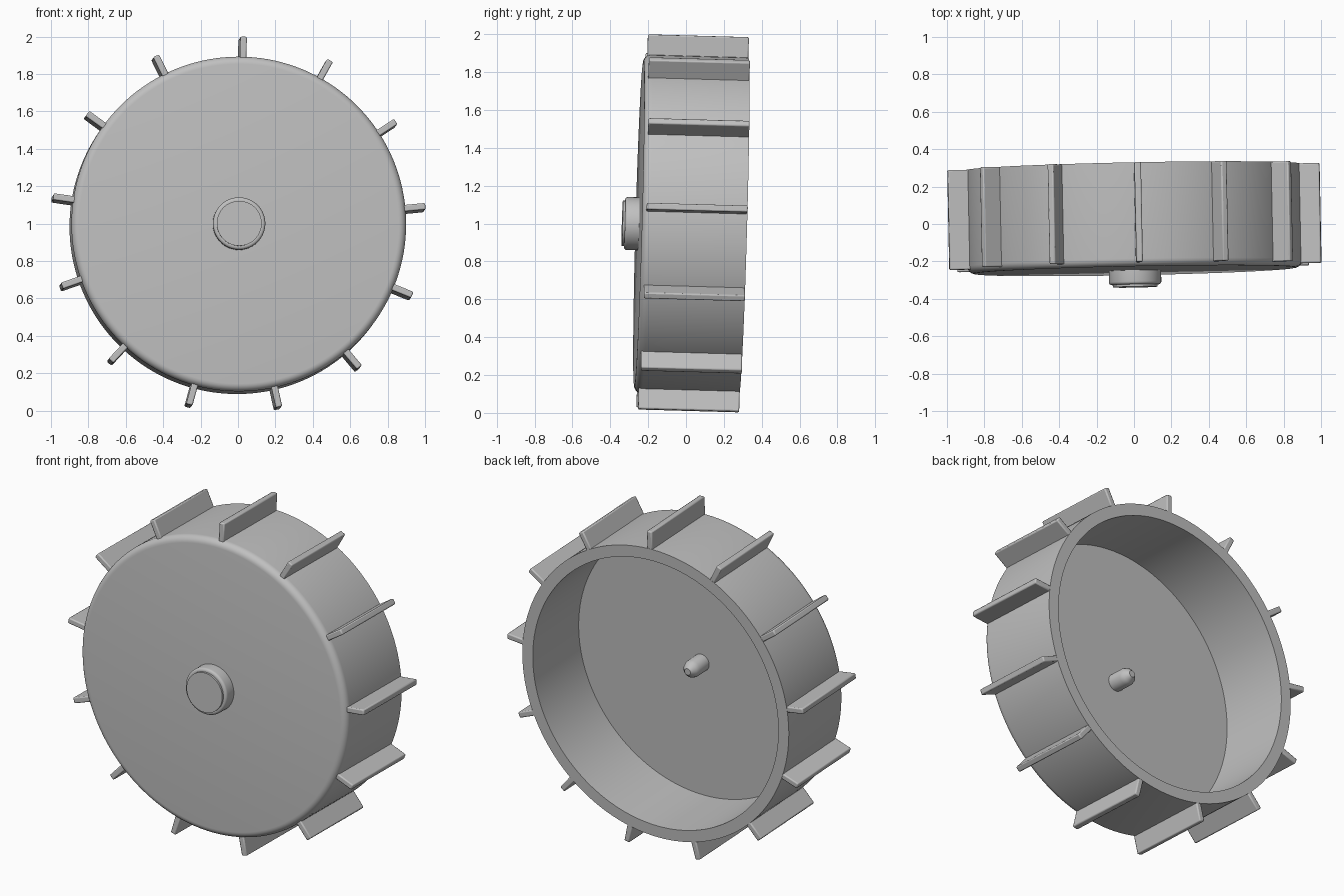
import bpy, bmesh
from math import sin, cos, pi, radians
from mathutils import Matrix, Vector

cube = bpy.data.objects.get("Cube")
if cube:
    bpy.data.objects.remove(cube, do_unlink=True)

grey = bpy.data.materials.new("light grey")
grey.use_nodes = True
colour = (0.527, 0.527, 0.527, 1)
grey.diffuse_color = colour
grey.node_tree.nodes["Principled BSDF"].inputs["Base Color"].default_value = colour

# The wheel leans slightly: its axle follows this direction
axle = Vector((-0.02, 1, -0.028)).normalized()
side = Vector((1, 0.02, 0)).normalized()
side = (side - axle * side.dot(axle)).normalized()
up = side.cross(axle)
pose = Matrix((side, axle, up)).transposed().to_4x4()
pose.translation = (0, 0, 0.992)


def finish(name, bm, bevel=0):
    """Turn a bmesh into a posed, shaded object."""
    bmesh.ops.recalc_face_normals(bm, faces=bm.faces)
    mesh = bpy.data.meshes.new(name)
    bm.to_mesh(mesh)
    bm.free()
    mesh.materials.append(grey)
    obj = bpy.data.objects.new(name, mesh)
    bpy.context.collection.objects.link(obj)
    obj.matrix_world = pose
    bpy.ops.object.select_all(action='DESELECT')
    obj.select_set(True)
    bpy.context.view_layer.objects.active = obj
    bpy.ops.object.shade_smooth_by_angle(angle=radians(30))
    if bevel:
        mod = obj.modifiers.new("bevel", 'BEVEL')
        mod.width, mod.segments = bevel, 2
    return obj


def lathe(name, profile, steps):
    """Spin (radius, depth) points around the local y axis."""
    bm = bmesh.new()
    verts = [bm.verts.new((r, y, 0)) for r, y in profile]
    edges = [bm.edges.new(pair) for pair in zip(verts, verts[1:])]
    bmesh.ops.spin(bm, geom=verts + edges, cent=(0, 0, 0), axis=(0, 1, 0),
                   angle=2 * pi, steps=steps, use_duplicate=False)
    bmesh.ops.remove_doubles(bm, verts=bm.verts, dist=1e-5)
    return finish(name, bm)


def fillet(r, y, radius, n=6):
    """Rounded front corner, from the face to the side."""
    return [(r - radius + radius * sin(i * pi / 2 / n),
             y + radius - radius * cos(i * pi / 2 / n)) for i in range(n + 1)]


front, back, floor = -0.25, 0.305, -0.155

# Drum: rounded front face, open at the back
lathe("drum", [(0, front)] + fillet(0.895, front, 0.04)
      + [(0.895, back), (0.825, back), (0.825, floor), (0, floor)], 144)

# Hub cap on the front, with a small raised disc
lathe("hub_cap", [(0, -0.337), (0.12, -0.337), (0.12, -0.325)]
      + fillet(0.14, -0.325, 0.015, 4) + [(0.14, front + 0.01)], 64)

# Axle pin inside the drum, with a tapered tip
lathe("axle_pin", [(0.052, floor - 0.01), (0.052, floor + 0.09),
                   (0.044, floor + 0.115), (0.02, floor + 0.14),
                   (0, floor + 0.14)], 32)

# Paddles around the rim
count, inner, outer = 13, 0.87, 1.002
paddle_front, paddle_back = -0.23, back - 0.001
for i in range(count):
    bm = bmesh.new()
    bmesh.ops.create_cube(bm, size=1)
    bmesh.ops.scale(bm, verts=bm.verts,
                    vec=(outer - inner, paddle_back - paddle_front, 0.035))
    bmesh.ops.translate(bm, verts=bm.verts,
                        vec=((outer + inner) / 2, (paddle_front + paddle_back) / 2, 0))
    turn = Matrix.Rotation(-radians(88.5) - i * 2 * pi / count, 4, 'Y')
    bmesh.ops.transform(bm, matrix=turn, verts=bm.verts)
    finish(f"paddle_{i + 1}", bm, bevel=0.007)
